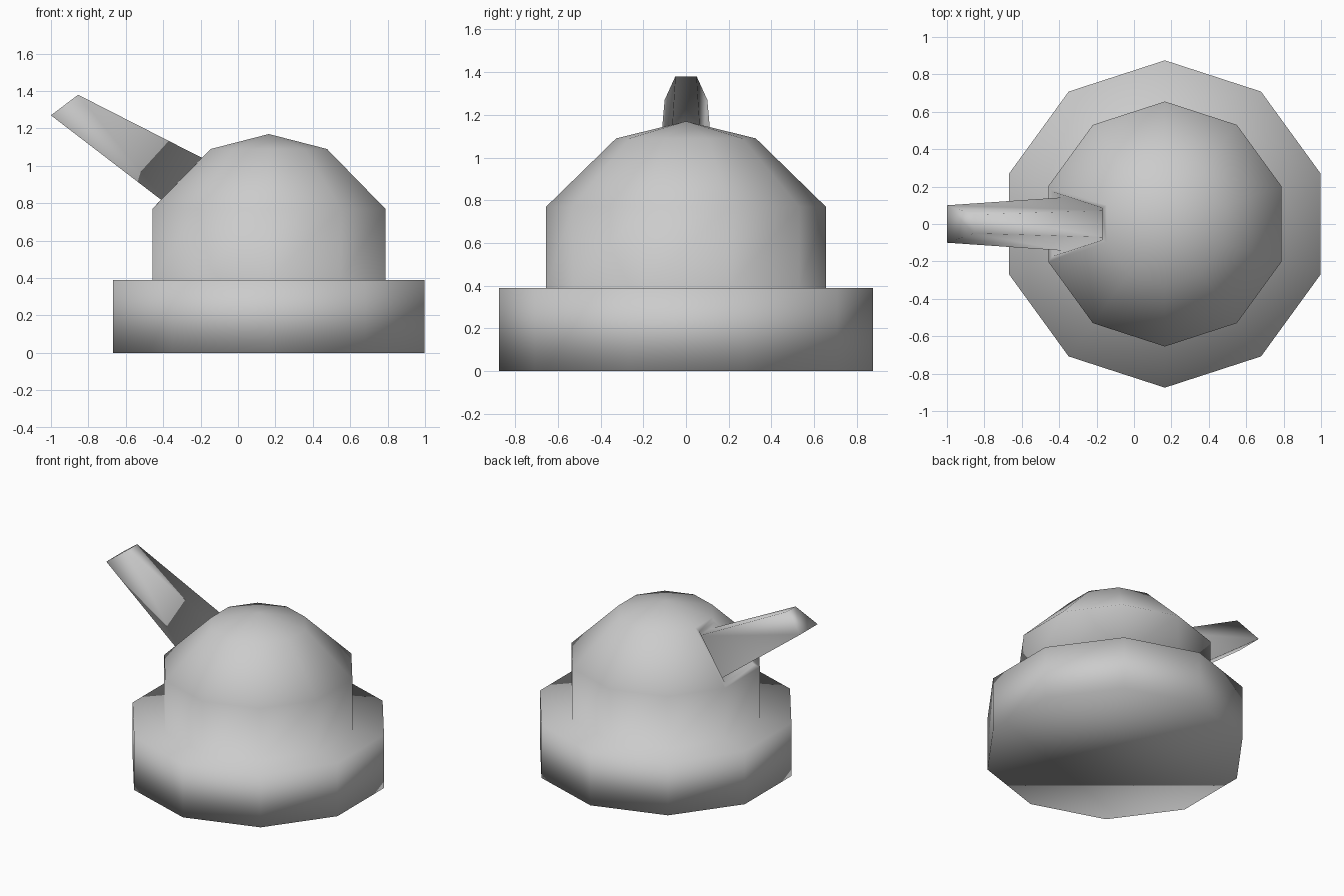
import bpy, bmesh, math

if "Cube" in bpy.data.objects:
    bpy.data.objects.remove(bpy.data.objects["Cube"])

SIDES = 10
CX = 0.165
bm = bmesh.new()


def ring(radius, z):
    return [bm.verts.new((CX + radius * math.cos(math.radians(18 + 36 * i)),
                          radius * math.sin(math.radians(18 + 36 * i)), z))
            for i in range(SIDES)]


def bridge(a, b, skip=None):
    n = len(a)
    for i in range(n):
        if i != skip:
            j = (i + 1) % n
            bm.faces.new((a[i], a[j], b[j], b[i]))


# Plinth and faceted dome from one radius/height profile
profile = [(0.875, 0), (0.875, 0.39), (0.655, 0.39), (0.655, 0.77), (0.327, 1.09)]
rings = [ring(r, z) for r, z in profile]
GUN = 4  # panel facing -x, left open for the barrel
for k in range(len(rings) - 1):
    bridge(rings[k], rings[k + 1], GUN if k == 3 else None)
bm.faces.new(list(reversed(rings[0])))
apex = bm.verts.new((CX, 0, 1.17))
for i in range(SIDES):
    bm.faces.new((rings[-1][i], rings[-1][(i + 1) % SIDES], apex))

# Barrel drawn out of the open panel: rim, shallow groove, then muzzle
# each section: lower x, z, half width, upper x, z, half width
sections = [(-0.435, 0.794, 0.172, -0.17, 1.066, 0.086),
            (-0.37, 0.787, 0.143, -0.148, 1.02, 0.072),
            (-1.0, 1.27, 0.10, -0.855, 1.38, 0.05)]
loop = [rings[3][GUN], rings[3][GUN + 1], rings[4][GUN + 1], rings[4][GUN]]
for xl, zl, wl, xh, zh, wh in sections:
    new = [bm.verts.new(p) for p in ((xl, wl, zl), (xl, -wl, zl),
                                     (xh, -wh, zh), (xh, wh, zh))]
    bridge(loop, new)
    loop = new
bm.faces.new(loop)

bmesh.ops.recalc_face_normals(bm, faces=bm.faces[:])
for f in bm.faces:
    f.smooth = True

mesh = bpy.data.meshes.new("gun_turret")
bm.to_mesh(mesh)
bm.free()
bpy.context.collection.objects.link(bpy.data.objects.new("gun_turret", mesh))
